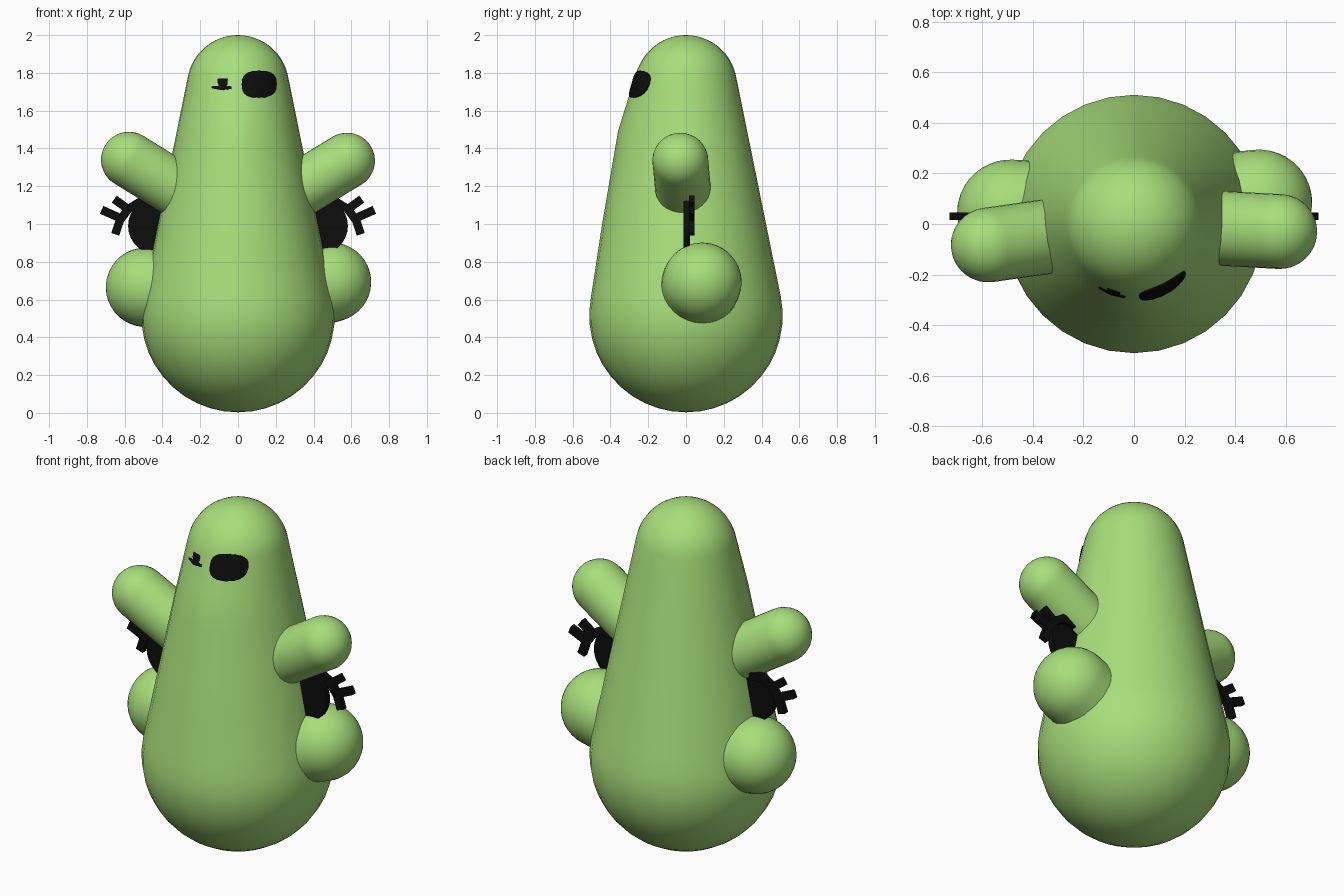
import bpy, bmesh, math
from mathutils import Vector

if "Cube" in bpy.data.objects:
    bpy.data.objects.remove(bpy.data.objects["Cube"])


def material(name, rgb):
    m = bpy.data.materials.new(name)
    m.diffuse_color = (*rgb, 1)
    m.use_nodes = True
    m.node_tree.nodes["Principled BSDF"].inputs["Base Color"].default_value = m.diffuse_color
    return m


GREEN = material("leaf_green", (0.39, 0.73, 0.195))
BLACK = material("black", (0.004, 0.004, 0.004))


def finish(name, bm, mat, smooth=True):
    bmesh.ops.remove_doubles(bm, verts=bm.verts, dist=1e-5)
    bmesh.ops.recalc_face_normals(bm, faces=bm.faces)
    me = bpy.data.meshes.new(name)
    bm.to_mesh(me)
    bm.free()
    ob = bpy.data.objects.new(name, me)
    bpy.context.collection.objects.link(ob)
    me.materials.append(mat)
    if smooth:
        bpy.ops.object.select_all(action='DESELECT')
        ob.select_set(True)
        bpy.context.view_layer.objects.active = ob
        bpy.ops.object.shade_smooth_by_angle(angle=math.radians(35))
    return ob


def lathe(profile, seg, extra=lambda z, a: 0):
    """Rings of (radius, z); extra adds radius by height and angle from the front."""
    bm = bmesh.new()
    rings = []
    for r, z in profile:
        ring = []
        for i in range(seg):
            a = 2 * math.pi * i / seg - math.pi
            rr = r + (extra(z, a) if r > 1e-4 else 0)
            ring.append(bm.verts.new((rr * math.sin(a), -rr * math.cos(a), z)))
        rings.append(ring)
    for lo, hi in zip(rings, rings[1:]):
        for i in range(seg):
            j = (i + 1) % seg
            bm.faces.new((lo[i], lo[j], hi[j], hi[i]))
    return bm


# Body: two spheres joined by a tangent cone, with a slightly raised front
R0, Z0, R1, Z1 = 0.512, 0.515, 0.27, 1.73
TILT = math.asin((R0 - R1) / (Z1 - Z0))
JZ0, JZ1 = Z0 + R0 * math.sin(TILT), Z1 + R1 * math.sin(TILT)


def radius(z):
    if z < JZ0:
        return math.sqrt(max(0, R0 ** 2 - (z - Z0) ** 2))
    if z > JZ1:
        return math.sqrt(max(0, R1 ** 2 - (z - Z1) ** 2))
    t = (z - JZ0) / (JZ1 - JZ0)
    return (R0 + (R1 - R0) * t) * math.cos(TILT) if t in (0, 1) else \
        R0 * math.cos(TILT) * (1 - t) + R1 * math.cos(TILT) * t


def bulge(z, a):
    keys = [(0.6, 0), (1.0, 0.02), (1.5, 0.036), (1.72, 0.01), (1.85, 0)]
    fall = max(0, 1 - abs(a) / math.radians(65))
    for (za, ba), (zb, bb) in zip(keys, keys[1:]):
        if za <= z <= zb:
            return fall * (ba + (bb - ba) * (z - za) / (zb - za))
    return 0


N = 12
profile = []
for i in range(N + 1):
    a = -math.pi / 2 + (math.pi / 2 + TILT) * i / N
    profile.append((R0 * math.cos(a), Z0 + R0 * math.sin(a)))
for i in range(1, 12):
    z = JZ0 + (JZ1 - JZ0) * i / 12
    profile.append((radius(z), z))
for i in range(N + 1):
    a = TILT + (math.pi / 2 - TILT) * i / N
    profile.append((R1 * math.cos(a), Z1 + R1 * math.sin(a)))
finish("body", lathe(profile, 32, bulge), GREEN)


# Limbs: round-ended cylinders rooted inside the body
def limb(name, base, tip, r):
    base, tip = Vector(base), Vector(tip)
    d = tip - base
    prof = [(0, 0), (r, 0)]
    prof += [(r * math.cos(k * math.pi / 20), d.length + r * math.sin(k * math.pi / 20))
             for k in range(11)]
    ob = finish(name, lathe(prof, 32), GREEN)
    ob.rotation_euler = d.to_track_quat('Z', 'Y').to_euler()
    ob.location = base


limb("right_arm", (0.31, -0.015, 1.173), (0.577, -0.03, 1.335), 0.148)
limb("left_arm", (-0.31, -0.045, 1.175), (-0.577, -0.083, 1.34), 0.148)
limb("right_foot", (0.25, 0.055, 0.62), (0.495, 0.085, 0.692), 0.21)
limb("left_foot", (-0.25, 0.03, 0.64), (-0.49, 0.045, 0.665), 0.21)


# Face marks: thin plates that follow the front of the body
def on_front(x, z, lift=0.006):
    r = radius(z)
    a = math.asin(max(-1, min(1, x / r)))
    r += bulge(z, a) + lift
    return (x, -math.sqrt(r * r - x * x), z)


def face_plate(name, outline):
    bm = bmesh.new()
    n = len(outline)
    cx, cz = (sum(p[k] for p in outline) / n for k in (0, 1))
    rings = [[bm.verts.new(on_front(cx + (x - cx) * s, cz + (z - cz) * s))
              for x, z in outline] for s in (1, 0.7, 0.35)]
    for a, b in zip(rings, rings[1:]):
        for i in range(n):
            j = (i + 1) % n
            bm.faces.new((a[i], a[j], b[j], b[i]))
    bm.faces.new(rings[-1])
    ob = finish(name, bm, BLACK, False)
    mod = ob.modifiers.new("thickness", 'SOLIDIFY')
    mod.thickness = 0.006
    mod.offset = 0


def spow(v, p):
    return math.copysign(abs(v) ** p, v)


face_plate("large_face_patch",
           [(0.112 + 0.092 * spow(math.cos(t), 0.75), 1.74 + 0.071 * spow(math.sin(t), 0.75))
            for t in (2 * math.pi * k / 20 for k in range(20))])
face_plate("small_patch_brim", [(-0.14, 1.72), (-0.09, 1.709), (-0.035, 1.716),
                                (-0.035, 1.728), (-0.09, 1.732), (-0.14, 1.728)])
face_plate("small_patch_top", [(-0.108, 1.748), (-0.095, 1.726), (-0.066, 1.726),
                               (-0.055, 1.745), (-0.057, 1.77), (-0.106, 1.77)])


# Side eyes: upright discs with a curved lid and two lashes
def prism(bm, pts, y, depth):
    f = bm.faces.new([bm.verts.new((x, y - depth / 2, z)) for x, z in pts])
    out = bmesh.ops.extrude_face_region(bm, geom=[f])
    bmesh.ops.translate(bm, vec=(0, depth, 0),
                        verts=[v for v in out['geom'] if isinstance(v, bmesh.types.BMVert)])


def stroke(bm, pts, w, y, depth):
    p = [Vector(q) for q in pts]
    left, right = [], []
    for i, q in enumerate(p):
        d = (p[min(i + 1, len(p) - 1)] - p[max(i - 1, 0)]).normalized()
        n = Vector((-d.y, d.x)) * w / 2
        left.append(q + n)
        right.append(q - n)
    prism(bm, left + right[::-1], y, depth)


for side, s in (("right", 1), ("left", -1)):
    bm = bmesh.new()
    prism(bm, [(s * (0.43 + 0.152 * math.cos(k * math.pi / 14)),
                0.99 + 0.152 * math.sin(k * math.pi / 14)) for k in range(28)], 0.003, 0.035)
    finish(side + "_side_eye", bm, BLACK, False)
    bm = bmesh.new()
    for pts in ([(0.44, 1.11), (0.52, 1.118), (0.58, 1.08), (0.625, 1.02), (0.65, 0.945)],
                [(0.57, 1.07), (0.655, 1.132)],
                [(0.61, 1.025), (0.722, 1.075)]):
        stroke(bm, [(s * x, z) for x, z in pts], 0.045, 0.03, 0.03)
    finish(side + "_lashes", bm, BLACK, False)
